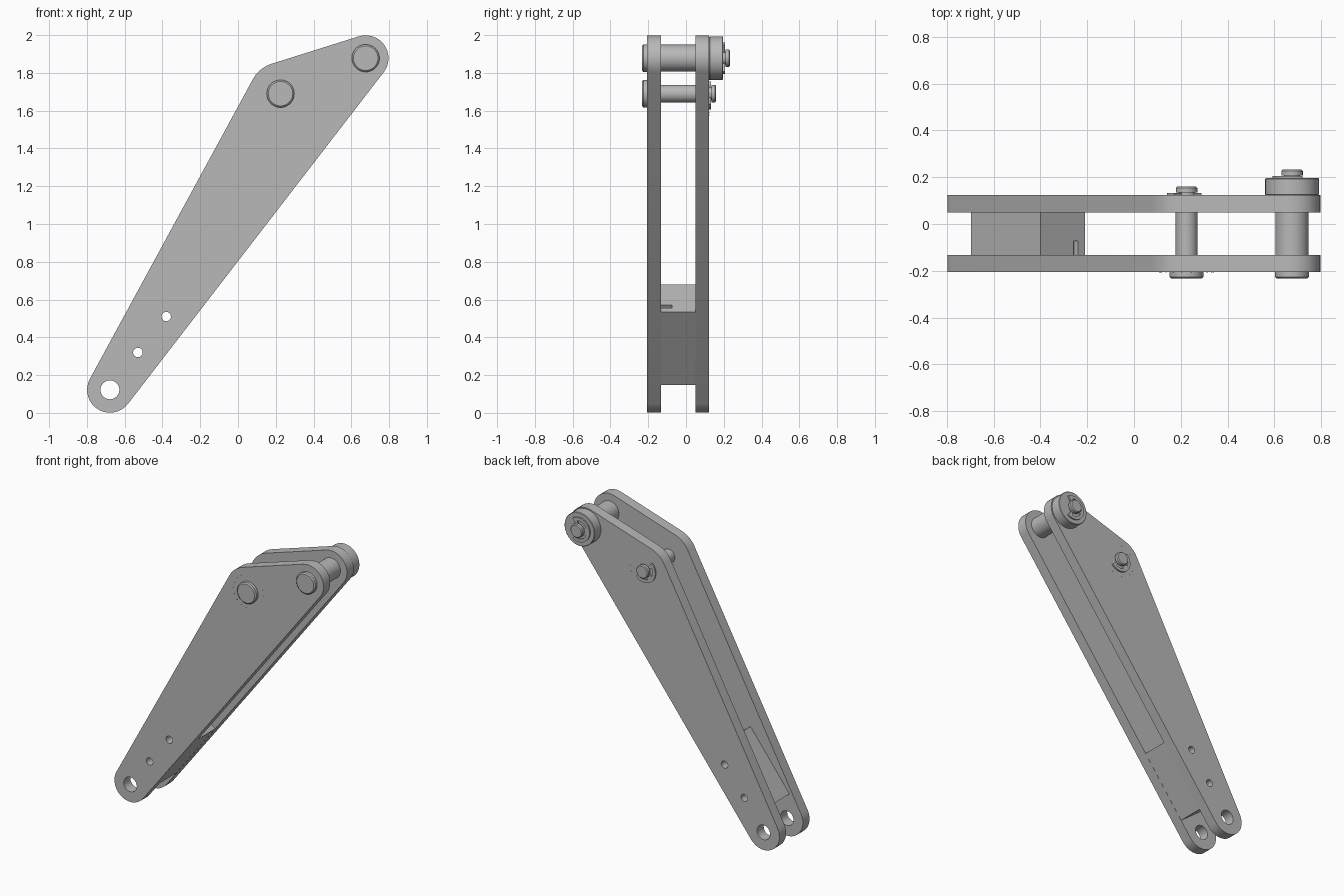
import bpy, bmesh
from math import pi, sin, cos, acos, atan2, radians
from mathutils import Vector

if "Cube" in bpy.data.objects:
    bpy.data.objects.remove(bpy.data.objects["Cube"], do_unlink=True)

steel = bpy.data.materials.new("grey steel")
steel.use_nodes = True
GREY = (0.48, 0.48, 0.48, 1)
steel.diffuse_color = GREY
steel.node_tree.nodes["Principled BSDF"].inputs["Base Color"].default_value = GREY

FOOT, PIVOT, TIP = Vector((-0.678, 0.122)), Vector((0.225, 1.69)), Vector((0.676, 1.878))
FRONT, FRONT_IN, BACK_IN, BACK = -0.206, -0.133, 0.05, 0.123
AXIS = (TIP - FOOT).normalized()
SIDE = Vector((AXIS.y, -AXIS.x))


def finish(name, bm):
    bmesh.ops.recalc_face_normals(bm, faces=bm.faces)
    mesh = bpy.data.meshes.new(name)
    bm.to_mesh(mesh)
    bm.free()
    obj = bpy.data.objects.new(name, mesh)
    bpy.context.collection.objects.link(obj)
    mesh.materials.append(steel)
    return obj


def smooth(obj):
    bpy.ops.object.select_all(action="DESELECT")
    obj.select_set(True)
    bpy.context.view_layer.objects.active = obj
    bpy.ops.object.shade_smooth_by_angle(angle=radians(32))


def prism(name, outline, y0, y1):
    """Extrude an outline in x and z from depth y0 to y1."""
    bm = bmesh.new()
    face = bm.faces.new([bm.verts.new((p[0], y0, p[1])) for p in outline])
    new = bmesh.ops.extrude_face_region(bm, geom=[face])["geom"]
    bmesh.ops.translate(bm, vec=(0, y1 - y0, 0),
                        verts=[v for v in new if isinstance(v, bmesh.types.BMVert)])
    return finish(name, bm)


def arc(c, r, a0, a1, n):
    return [(c[0] + r * cos(a0 + (a1 - a0) * i / n),
             c[1] + r * sin(a0 + (a1 - a0) * i / n)) for i in range(n + 1)]


def disc(name, c, r, y0, y1, n=32):
    return prism(name, arc(c, r, 0, 2 * pi, n)[:-1], y0, y1)


def lathe(name, c, profile, n=40):
    """Turn a radius and depth profile around an axis along y."""
    bm = bmesh.new()
    rings = [[bm.verts.new((x, y, z)) for x, z in arc(c, r, 0, 2 * pi, n)[:-1]]
             for r, y in profile]
    for a, b in zip(rings, rings[1:]):
        for i in range(n):
            j = (i + 1) % n
            bm.faces.new((a[i], a[j], b[j], b[i]))
    bm.faces.new(rings[0])
    bm.faces.new(rings[-1])
    obj = finish(name, bm)
    smooth(obj)
    return obj


def cut(obj, cutter):
    mod = obj.modifiers.new("cut", "BOOLEAN")
    mod.object, mod.operation, mod.solver = cutter, "DIFFERENCE", "EXACT"
    bpy.context.view_layer.objects.active = obj
    bpy.ops.object.modifier_apply(modifier=mod.name)
    bpy.data.objects.remove(cutter, do_unlink=True)


def rounded_outline(circles):
    """Outline wrapped tightly around circles given counterclockwise."""
    normals = []
    for i, (c, r) in enumerate(circles):
        c2, r2 = circles[(i + 1) % len(circles)]
        d = c2 - c
        normals.append(atan2(d.y, d.x) - acos((r - r2) / d.length))
    points = []
    for i, (c, r) in enumerate(circles):
        sweep = (normals[i] - normals[i - 1]) % (2 * pi)
        points += arc(c, r, normals[i - 1], normals[i - 1] + sweep, max(5, round(sweep * 5)))
    return points


# Two side plates with the foot hole and two bolt holes
outline = rounded_outline([(FOOT, 0.121), (TIP, 0.121), (PIVOT, 0.165)])
holes = [(FOOT, 0.05), ((-0.53, 0.32), 0.025), ((-0.38, 0.51), 0.025)]
for name, y0, y1 in (("front_plate", FRONT, FRONT_IN), ("back_plate", BACK_IN, BACK)):
    plate = prism(name, outline, y0, y1)
    for c, r in holes:
        cut(plate, disc("hole_cutter", c, r, -1, 1))
    smooth(plate)

# Spacer block between the plates, with bolt holes and a small end slot
low, high = 0.125, 0.612
corners = [FOOT + AXIS * a + SIDE * s
           for a, s in ((low, -0.12), (low, 0.12), (high, 0.12), (high, -0.12))]
spacer = prism("spacer_block", corners, FRONT_IN, BACK_IN)
for c, r in holes[1:]:
    cut(spacer, disc("hole_cutter", c, r, -1, 1))
mid = FOOT + AXIS * high + SIDE * 0.07
slot = [mid + AXIS * a + SIDE * s
        for a, s in ((-0.03, -0.012), (-0.03, 0.012), (0.03, 0.012), (0.03, -0.012))]
cut(spacer, prism("slot_cutter", slot, FRONT_IN - 0.02, -0.073))
smooth(spacer)


# Headed pins with a grooved tail
def pin(name, c, shaft, seat):
    head, tail, neck, end = 0.073, 0.046, 0.035, seat + 0.037
    lathe(name, c, [(head - 0.008, -0.233), (head, -0.226), (head, FRONT),
                    (shaft, FRONT), (shaft, BACK), (tail, BACK), (tail, seat),
                    (neck, seat), (neck, seat + 0.012), (tail, seat + 0.012),
                    (tail, end - 0.006), (tail - 0.006, end)])


# Open retaining clip with three inward prongs
def clip(name, c, seat, opening, half):
    a0, a1 = radians(opening + half), radians(opening + 360 - half)
    n, prong = 36, 4
    inner = []
    for i in range(n + 1):
        a = a1 + (a0 - a1) * i / n
        touching = i < prong or i > n - prong or abs(i - n / 2) < prong
        r = 0.034 if touching else 0.062
        inner.append((c[0] + r * cos(a), c[1] + r * sin(a)))
    prism(name, arc(c, 0.084, a0, a1, n) + inner, seat, seat + 0.01)


ROLLER_END = 0.196
pin("pivot_pin", PIVOT, 0.047, BACK)
clip("pivot_clip", PIVOT, BACK, 45, 85)
pin("tip_pin", TIP, 0.071, ROLLER_END)
clip("tip_clip", TIP, ROLLER_END, 0, 57)

# Roller on the tip pin behind the back plate
lathe("tip_roller", TIP, [(0.112, BACK), (0.115, BACK + 0.003),
                          (0.115, ROLLER_END - 0.003), (0.112, ROLLER_END)])

# Ring of tiny raised dots around the pivot on both outer faces
for i, (x, z) in enumerate(arc(PIVOT, 0.115, 0, 2 * pi, 18)[:-1]):
    disc(f"front_dot_{i}", (x, z), 0.003, FRONT - 0.001, FRONT + 0.002, 6)
    disc(f"back_dot_{i}", (x, z), 0.003, BACK - 0.002, BACK + 0.001, 6)
